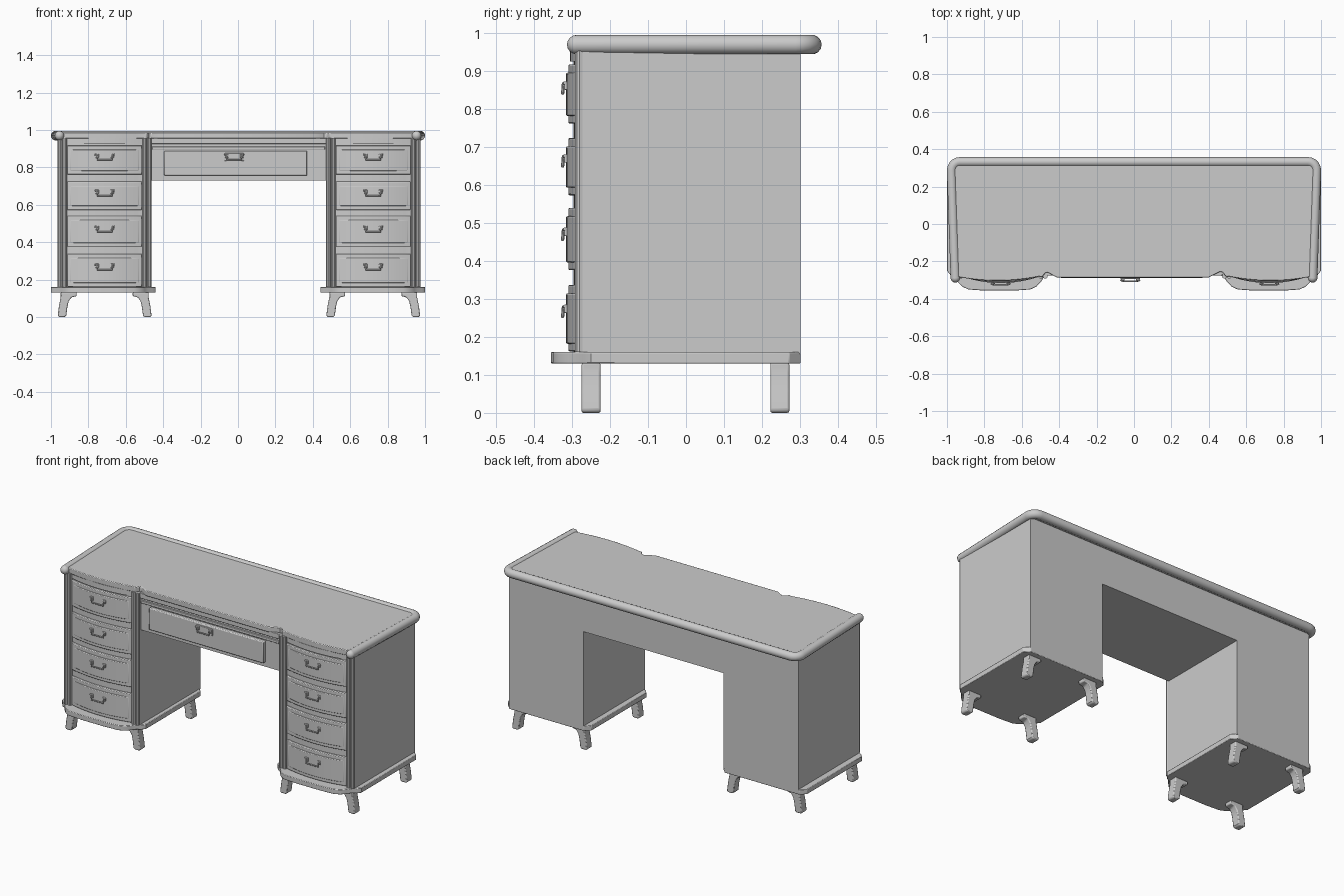
import bpy, bmesh, math
from mathutils import Vector

if "Cube" in bpy.data.objects:
    bpy.data.objects.remove(bpy.data.objects["Cube"])


def prism(name, pts, lo, hi, axis='z', bevel=0.0):
    """Extrude a 2D outline: axis z uses (x, y) points, axis y uses (x, z) points."""
    bm = bmesh.new()
    put = (lambda p, h: (p[0], p[1], h)) if axis == 'z' else (lambda p, h: (p[0], h, p[1]))
    face = bm.faces.new([bm.verts.new(put(p, lo)) for p in pts])
    ext = bmesh.ops.extrude_face_region(bm, geom=[face])
    verts = [g for g in ext['geom'] if isinstance(g, bmesh.types.BMVert)]
    move = Vector((0, 0, hi - lo)) if axis == 'z' else Vector((0, hi - lo, 0))
    bmesh.ops.translate(bm, verts=verts, vec=move)
    bmesh.ops.recalc_face_normals(bm, faces=bm.faces)
    me = bpy.data.meshes.new(name)
    bm.to_mesh(me)
    bm.free()
    ob = bpy.data.objects.new(name, me)
    bpy.context.collection.objects.link(ob)
    if bevel:
        m = ob.modifiers.new("soft_edges", 'BEVEL')
        m.width, m.segments, m.limit_method = bevel, 2, 'ANGLE'
        m.angle_limit = math.radians(40)
    smooth(ob)
    return ob


def smooth(ob):
    bpy.ops.object.select_all(action='DESELECT')
    ob.select_set(True)
    bpy.context.view_layer.objects.active = ob
    bpy.ops.object.shade_smooth_by_angle(angle=math.radians(30))


def box(name, x0, x1, y0, y1, z0, z1, bevel=0.0):
    return prism(name, [(x0, y0), (x1, y0), (x1, y1), (x0, y1)], z0, z1, 'z', bevel)


def tube(name, pts, r, res=4):
    """Round bar swept along a polyline."""
    cu = bpy.data.curves.new(name, 'CURVE')
    cu.dimensions = '3D'
    cu.bevel_depth, cu.bevel_resolution, cu.use_fill_caps = r, res, True
    sp = cu.splines.new('POLY')
    sp.points.add(len(pts) - 1)
    for p, co in zip(sp.points, pts):
        p.co = (*co, 1)
    ob = bpy.data.objects.new(name, cu)
    bpy.context.collection.objects.link(ob)
    bpy.ops.object.select_all(action='DESELECT')
    ob.select_set(True)
    bpy.context.view_layer.objects.active = ob
    bpy.ops.object.convert(target='MESH')
    smooth(bpy.context.view_layer.objects.active)


def bow(x0, x1, y_end, depth, n=12):
    """Front arc from x0 to x1 bulging toward -y."""
    return [(x0 + (x1 - x0) * i / n, y_end - depth * (1 - (2 * i / n - 1) ** 2))
            for i in range(n + 1)]


def handle(name, x, y, z):
    # bail pull with end plates
    tube(name + "_bail", [(x + dx, y - dy, z + dz) for dx, dy, dz in (
        (-.052, .004, .014), (-.042, .008, .012), (-.038, .01, -.014),
        (.038, .01, -.014), (.042, .008, .012), (.052, .004, .014))], .0045, 2)
    for s in (-1, 1):
        box(name + "_plate", x + s * .04 - .009, x + s * .04 + .009, y - .006, y + .005,
            z - .004, z + .018, .002)


# ---- pedestals ----
drawer_spans = ((.16, .337), (.374, .54), (.571, .724), (.76, .918))
handle_z = (.267, .47, .663, .855)
leg_outline = [(.15, .132), (.15, .112), (.178, .105), (.192, .085), (.199, .055), (.205, .008),
               (.213, 0), (.244, 0), (.251, .008), (.244, .06), (.235, .105), (.235, .132)]

for side, c, plate_c in (("left", -.713, -.72), ("right", .723, .72)):
    # carcass with bowed front
    front = bow(c - .205, c + .205, -.272, .024)
    prism(side + "_pedestal", [(c - .25, -.272)] + front +
          [(c + .25, -.272), (c + .25, .302), (c - .25, .302)], .155, .955)
    # base plate with swept front corners and clipped back corners
    half = [(.28, -.25), (.262, -.272), (.238, -.285), (.222, -.31), (.198, -.335), (.165, -.35)]
    outline = ([(.28, .272), *half] + [(.08, -.356), (-.08, -.356)] +
               [(-x, y) for x, y in reversed(half)] + [(-.28, .272), (-.25, .302), (.25, .302)])
    prism(side + "_base_plate", [(plate_c + x, y) for x, y in outline], .13, .16, 'z', .003)
    # splayed legs
    for s in (-1, 1):
        for y in (-.25, .247):
            prism(side + "_leg", [(c + s * x, z) for x, z in leg_outline],
                  y - .025, y + .025, 'y', .005)
    # corner posts, two rounds each
    for s in (-1, 1):
        for off in (.214, .239):
            x = c + s * off
            tube(side + "_corner_post", [(x, -.28, .16), (x, -.28, .957)], .0125, 3)
    # bowed drawers with a raised field
    x0, x1 = c - .2, c + .2
    for i, ((z0, z1), hz) in enumerate(zip(drawer_spans, handle_z)):
        prism(f"{side}_drawer_{i}", bow(x0, x1, -.284, .026) + [(x1, -.26), (x0, -.26)],
              z0 + .002, z1, 'z', .004)
        prism(f"{side}_drawer_field_{i}", bow(x0 + .015, x1 - .015, -.288, .028) +
              [(x1 - .015, -.27), (x0 + .015, -.27)], z0 + .022, z1 - .022, 'z', .004)
        handle(f"{side}_handle_{i}", c, -.315, hz)
    # rail above the drawers
    prism(side + "_top_rail", bow(x0, x1, -.279, .026) + [(x1, -.25), (x0, -.25)], .925, .957)

# ---- centre section ----
box("apron", -.47, .48, -.266, .302, .73, .957)
box("apron_top_rail", -.463, .473, -.276, -.25, .925, .957, .003)
box("centre_drawer", -.395, .37, -.288, -.25, .757, .888, .005)
box("centre_drawer_lip", -.46, .465, -.274, -.25, .895, .912, .003)
box("centre_handle_backplate", -.073, .033, -.294, -.28, .834, .876, .003)
handle("centre_handle", -.02, -.296, .855)

# ---- top ----
edge = (bow(-.95, -.51, -.281, .022) + [(-.49, -.283), (-.475, -.262), (-.462, -.258)] +
        [(-.415, -.285), (.4, -.285)] + [(.46, -.255), (.475, -.258), (.49, -.28)] +
        bow(.51, .95, -.281, .022))
prism("desk_top", edge + [(.972, .28), (.93, .335), (-.93, .335), (-.972, .28)],
      .954, .987, 'z', .004)

# rounded rim along the sides and back
r = .0255
arc = [(.975 - .045 + .045 * math.cos(a), .287 + .045 * math.sin(a))
       for a in (i * math.pi / 10 for i in range(6))]
right = [(.955, -.29)] + arc
path = right + [(-x, y) for x, y in reversed(right)]
tube("top_rim", [(x, y, .97) for x, y in path], r, 5)
for s in (-1, 1):
    bm = bmesh.new()
    bmesh.ops.create_uvsphere(bm, u_segments=14, v_segments=8, radius=r)
    bmesh.ops.translate(bm, verts=bm.verts, vec=(s * .955, -.288, .97))
    me = bpy.data.meshes.new("rim_end")
    bm.to_mesh(me)
    bm.free()
    ob = bpy.data.objects.new("rim_end", me)
    bpy.context.collection.objects.link(ob)
    smooth(ob)
